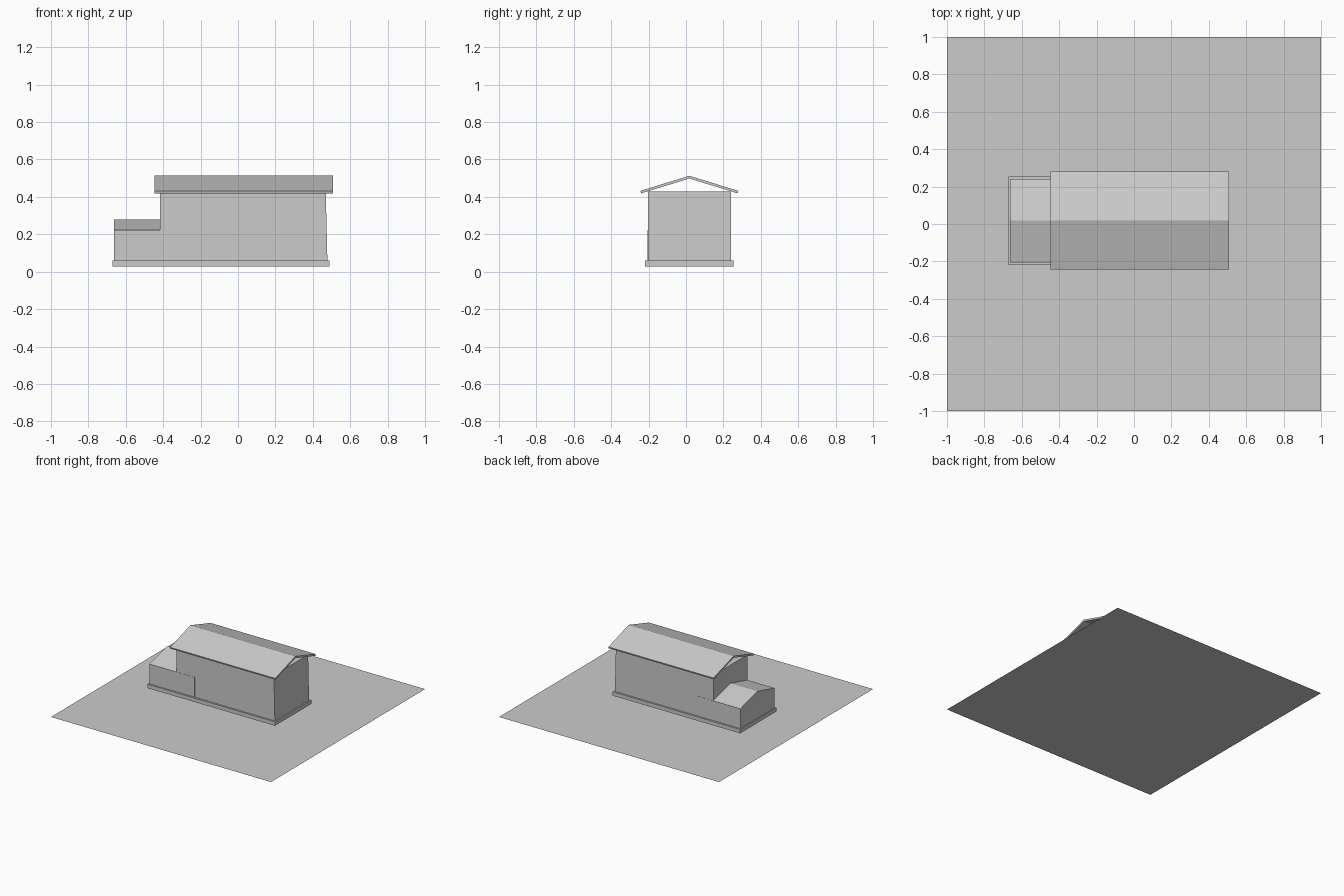
import bpy
import bmesh

# Remove the default cube only
default = bpy.data.objects.get("Cube")
if default:
    bpy.data.objects.remove(default, do_unlink=True)

# Single plain grey for the whole model
GREY = (0.6, 0.6, 0.6, 1.0)
grey = bpy.data.materials.new("plain grey")
grey.use_nodes = True
grey.diffuse_color = GREY
grey.node_tree.nodes["Principled BSDF"].inputs["Base Color"].default_value = GREY

MID_Y = 0.018  # centre line of the building


def add_object(name, bm):
    """Turn a bmesh into a flat-shaded grey object."""
    bmesh.ops.recalc_face_normals(bm, faces=bm.faces)
    mesh = bpy.data.meshes.new(name)
    bm.to_mesh(mesh)
    bm.free()
    mesh.materials.append(grey)
    obj = bpy.data.objects.new(name, mesh)
    bpy.context.collection.objects.link(obj)
    return obj


def extrude_profile(name, profile, x0, x1, end_lean=0.0):
    """Extrude a (y, z) profile along x; end_lean pulls the top of the far end in."""
    bm = bmesh.new()
    face = bm.faces.new([bm.verts.new((x0, MID_Y + y, z)) for y, z in profile])
    moved = bmesh.ops.extrude_face_region(bm, geom=[face])["geom"]
    top = max(z for y, z in profile)
    for v in moved:
        if isinstance(v, bmesh.types.BMVert):
            v.co.x = x1 - (end_lean if v.co.z == max(
                w.co.z for w in moved if isinstance(w, bmesh.types.BMVert)) else 0)
    return add_object(name, bm)


def box_profile(half, z0, z1):
    return [(-half, z0), (half, z0), (half, z1), (-half, z1)]


# Ground sheet
bm = bmesh.new()
bmesh.ops.create_grid(bm, x_segments=1, y_segments=1, size=1.0)
add_object("ground_sheet", bm)

# Plinth under both volumes
extrude_profile("plinth", box_profile(0.236, 0.027, 0.059), -0.67, 0.489)

# Main hall, its end wall leaning in slightly
extrude_profile("main_walls", box_profile(0.222, 0.059, 0.43), -0.416, 0.478, 0.009)

# Low annex with a solid gable, running a little way into the hall
annex = [(-0.223, 0.059), (0.223, 0.059), (0.223, 0.222), (0, 0.28), (-0.223, 0.222)]
extrude_profile("annex", annex, -0.662, -0.25)

# Thin overhanging pitched roof, open at the gables
roof = [(-0.262, 0.432), (0, 0.513), (0.262, 0.432),
        (0.258, 0.419), (0, 0.498), (-0.258, 0.419)]
extrude_profile("main_roof", roof, -0.446, 0.509)
